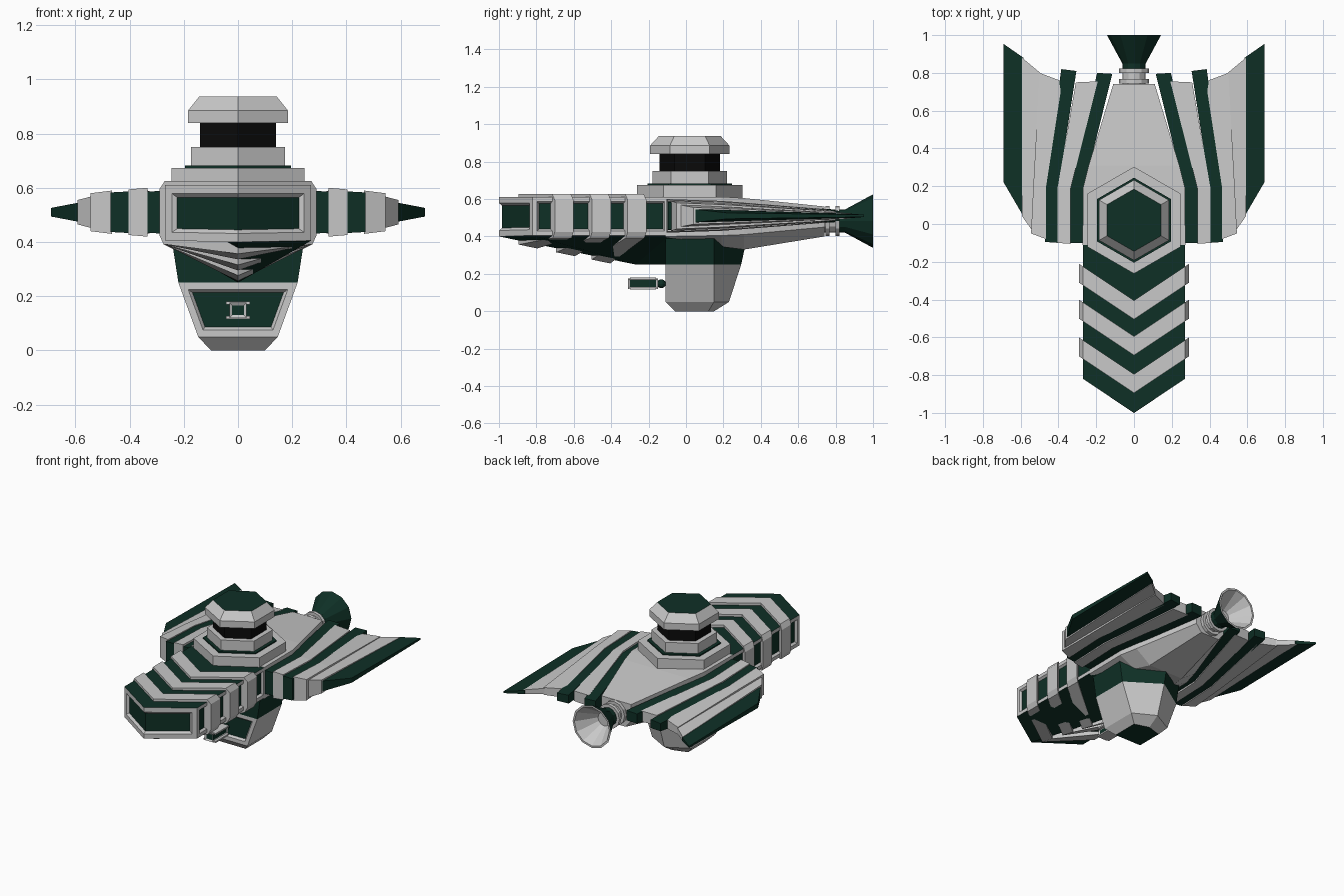
import bpy, bmesh, math

if "Cube" in bpy.data.objects:
    bpy.data.objects.remove(bpy.data.objects["Cube"])

def material(name, rgb):
    m = bpy.data.materials.new(name)
    m.diffuse_color = (*rgb, 1)
    m.use_nodes = True
    m.node_tree.nodes["Principled BSDF"].inputs["Base Color"].default_value = m.diffuse_color
    return m

MATS = [material("light_grey", (0.58, 0.58, 0.58)),
        material("dark_green", (0.0045, 0.029, 0.019)),
        material("black", (0.003, 0.003, 0.003))]
GREY, GREEN, BLACK = 0, 1, 2

def finish(bm, name, mirror=False):
    bmesh.ops.recalc_face_normals(bm, faces=bm.faces)
    me = bpy.data.meshes.new(name)
    bm.to_mesh(me)
    bm.free()
    for m in MATS:
        me.materials.append(m)
    ob = bpy.data.objects.new(name, me)
    bpy.context.collection.objects.link(ob)
    if mirror:
        ob.modifiers.new("mirror", 'MIRROR')
    return ob

def loft(rings, mats, caps, split=None):
    """Skin rings of points; mats gives a colour per segment, caps the end colours.
    split=(i, j) divides each end cap in two along a centre line."""
    bm = bmesh.new()
    vs = [[bm.verts.new(p) for p in r] for r in rings]
    n = len(rings[0])
    segs = []
    for a, b, m in zip(vs, vs[1:], mats):
        seg = [bm.faces.new((a[k], a[(k + 1) % n], b[(k + 1) % n], b[k])) for k in range(n)]
        for f in seg:
            f.material_index = m
        segs.append(seg)
    ends = []
    for r, m in zip((vs[0], vs[-1]), caps):
        parts = [r] if not split else [r[split[0]:split[1] + 1], r[split[1]:] + r[:split[0] + 1]]
        ends.append([bm.faces.new(p) for p in parts])
        for f in ends[-1]:
            f.material_index = m
    bmesh.ops.recalc_face_normals(bm, faces=bm.faces)
    return bm, segs, ends

def panel(bm, faces, width, depth, mat=GREEN):
    """Recess a framed panel into a group of faces."""
    bmesh.ops.inset_region(bm, faces=faces, thickness=width * 0.7, depth=0, use_even_offset=True)
    bmesh.ops.inset_region(bm, faces=faces, thickness=width * 0.3, depth=-0.014, use_even_offset=True)
    for f in faces:
        f.material_index = mat

def box(name, x, y, z, mat):
    ring = lambda yy: [(x[0], yy, z[0]), (x[1], yy, z[0]), (x[1], yy, z[1]), (x[0], yy, z[1])]
    return loft([ring(y[0]), ring(y[1])], [mat], (mat, mat))

# ---- Prow: arrow-shaped hull with a deepening V keel ----
def keel(y):
    return 0.40 - 0.15 * min(max((y + 1) / 0.73, 0), 1)

def sweep(x, t):
    return t + abs(x) * 0.18 / 0.27

def hull_ring(t):
    w, zt, zb = 0.27, 0.61, 0.405
    s = sweep(w, t)
    return [(-w, s, zt), (0, t, zt), (w, s, zt), (w, s, zb), (0, t, keel(t)), (-w, s, zb)]

bm, segs, ends = loft([hull_ring(t) for t in (-1.0, -0.27, -0.05)],
                      [GREEN, GREEN], (GREY, GREEN), split=(1, 4))
sides = [segs[0][2], segs[0][5]]
for f in sides:
    f.material_index = GREY
panel(bm, ends[0], 0.045, 0.014)
for f in sides:
    panel(bm, [f], 0.034, 0.014)
finish(bm, "prow_hull")

# Chevron bands wrapped round the prow
def band_ring(t):
    half = [(0.27, 0.626), (0.29, 0.595), (0.29, 0.425), (0.275, 0.392)]
    right = [(x, sweep(x, t), z) for x, z in half]
    left = [(-x, y, z) for x, y, z in reversed(right)]
    return [(0, t, 0.626)] + right + [(0, t, keel(t) - 0.022)] + left

for i, t in enumerate((-0.895, -0.695, -0.505)):
    bm, _, _ = loft([band_ring(t), band_ring(t + 0.1)], [GREY], (GREY, GREY), split=(0, 5))
    finish(bm, f"prow_band_{i + 1}")

# ---- Central body tapering to the tail ----
def body_ring(y, w, zt, zm, b, zb):
    return [(-w, y, zt), (w, y, zt), (w, y, zm), (b, y, zb), (-b, y, zb), (-w, y, zm)]

bm, _, _ = loft([body_ring(-0.11, 0.272, 0.612, 0.40, 0.2, 0.385),
                 body_ring(0.19, 0.27, 0.612, 0.405, 0.16, 0.345),
                 body_ring(0.31, 0.24, 0.605, 0.41, 0.13, 0.33),
                 body_ring(0.74, 0.11, 0.56, 0.45, 0.07, 0.40)], [GREY] * 3, (GREY, GREY))
finish(bm, "central_body")

# ---- Wing strakes: rows of (inner x, y, half height, outer x, y, half height) ----
def strake(name, mat, rows):
    rings = [[(xi, yi, 0.51 + hi), (xo, yo, 0.51 + ho), (xo, yo, 0.51 - ho), (xi, yi, 0.51 - hi)]
             for xi, yi, hi, xo, yo, ho in rows]
    bm, _, _ = loft(rings, [mat] * (len(rows) - 1), (mat, mat))
    finish(bm, name, mirror=True)

strake("wing_strake_inner_green", GREEN,
       [(0.25, -0.10, 0.08, 0.34, -0.10, 0.076), (0.265, 0.19, 0.074, 0.34, 0.19, 0.07),
        (0.115, 0.795, 0.034, 0.195, 0.80, 0.032)])
strake("wing_strake_inner_grey", GREY,
       [(0.335, -0.105, 0.09, 0.405, -0.10, 0.084), (0.335, 0.19, 0.08, 0.405, 0.19, 0.074),
        (0.192, 0.755, 0.036, 0.308, 0.75, 0.034)])
strake("wing_strake_outer_green", GREEN,
       [(0.40, -0.10, 0.077, 0.47, -0.095, 0.073), (0.40, 0.20, 0.066, 0.47, 0.20, 0.062),
        (0.305, 0.81, 0.028, 0.385, 0.82, 0.026)])
strake("wing_strake_outer_grey", GREY,
       [(0.465, -0.08, 0.08, 0.545, -0.05, 0.07), (0.465, 0.20, 0.068, 0.533, 0.20, 0.06),
        (0.38, 0.755, 0.03, 0.5, 0.80, 0.024)])
strake("wing_edge_grey", GREY,
       [(0.535, -0.04, 0.06, 0.592, 0.04, 0.045), (0.49, 0.795, 0.02, 0.592, 0.88, 0.014)])
strake("wing_tip_green", GREEN,
       [(0.585, 0.04, 0.036, 0.69, 0.22, 0.016), (0.585, 0.88, 0.012, 0.69, 0.953, 0.006)])

# ---- Hexagonal tower ----
def hexagon(r, z):
    return [(r * math.sin(k * math.pi / 3), 0.02 + r * math.cos(k * math.pi / 3), z) for k in range(6)]

def tower_part(name, levels, side, top):
    bm, _, _ = loft([hexagon(r, z) for r, z in levels], [side] * (len(levels) - 1), (side, top))
    finish(bm, name)

tower_part("tower_base", [(0.283, 0.58), (0.283, 0.674)], GREY, GREY)
tower_part("tower_green_ring", [(0.225, 0.67), (0.225, 0.682)], GREEN, GREEN)
tower_part("tower_step", [(0.2, 0.67), (0.2, 0.75)], GREY, GREY)
tower_part("tower_window", [(0.163, 0.74), (0.163, 0.85)], BLACK, BLACK)
tower_part("tower_cap", [(0.213, 0.84), (0.213, 0.885), (0.165, 0.937)], GREY, GREEN)

# ---- Lower pod with pointed stern ----
def pod_ring(z, w, front, side, back):
    return [(-w, front, z), (w, front, z), (w, side, z), (0, back, z), (-w, side, z)]

bm, segs, _ = loft([pod_ring(0.41, 0.245, -0.11, 0.15, 0.33), pod_ring(0.25, 0.22, -0.11, 0.15, 0.295),
                    pod_ring(0.05, 0.147, -0.11, 0.15, 0.23), pod_ring(0, 0.10, -0.06, 0.12, 0.15)],
                   [GREEN, GREY, GREY], (GREEN, GREEN))
panel(bm, [segs[1][0]], 0.036, 0.014)
finish(bm, "lower_pod")

# Gun on the pod: framed block on a ball joint
bm, segs, ends = box("gun", (-0.032, 0.032), (-0.31, -0.15), (0.12, 0.176), GREY)
for f in (segs[0][1], segs[0][3], ends[0][0]):
    bmesh.ops.inset_region(bm, faces=[f], thickness=0.014, depth=-0.006)
    f.material_index = GREEN
finish(bm, "gun_block")
for i, z in enumerate(((0.116, 0.126), (0.17, 0.18))):
    bm, _, _ = box("rail", (-0.045, 0.045), (-0.3, -0.16), z, GREY)
    finish(bm, f"gun_rail_{i + 1}")
bm = bmesh.new()
bmesh.ops.create_uvsphere(bm, u_segments=10, v_segments=6, radius=0.024)
bmesh.ops.translate(bm, verts=bm.verts, vec=(0, -0.132, 0.147))
for f in bm.faces:
    f.material_index = GREEN
finish(bm, "gun_joint")

# ---- Tail nozzle, turned about the y axis ----
def turned(name, profile, mats, caps):
    rings = [[(r * math.cos(k * math.pi / 6), y, 0.482 + r * math.sin(k * math.pi / 6))
              for k in range(12)] for y, r in profile]
    bm, _, _ = loft(rings, mats, caps)
    finish(bm, name)

turned("tail_nozzle", [(0.70, 0.06), (0.80, 0.06), (0.85, 0.062), (1.0, 0.143), (1.0, 0.13), (0.87, 0.045)],
       [GREY, GREEN, GREEN, GREY, GREY], (GREY, GREY))
for i, y in enumerate((0.745, 0.80)):
    turned(f"nozzle_ring_{i + 1}", [(y, 0.08), (y + 0.022, 0.08)], [GREY], (GREY, GREY))
